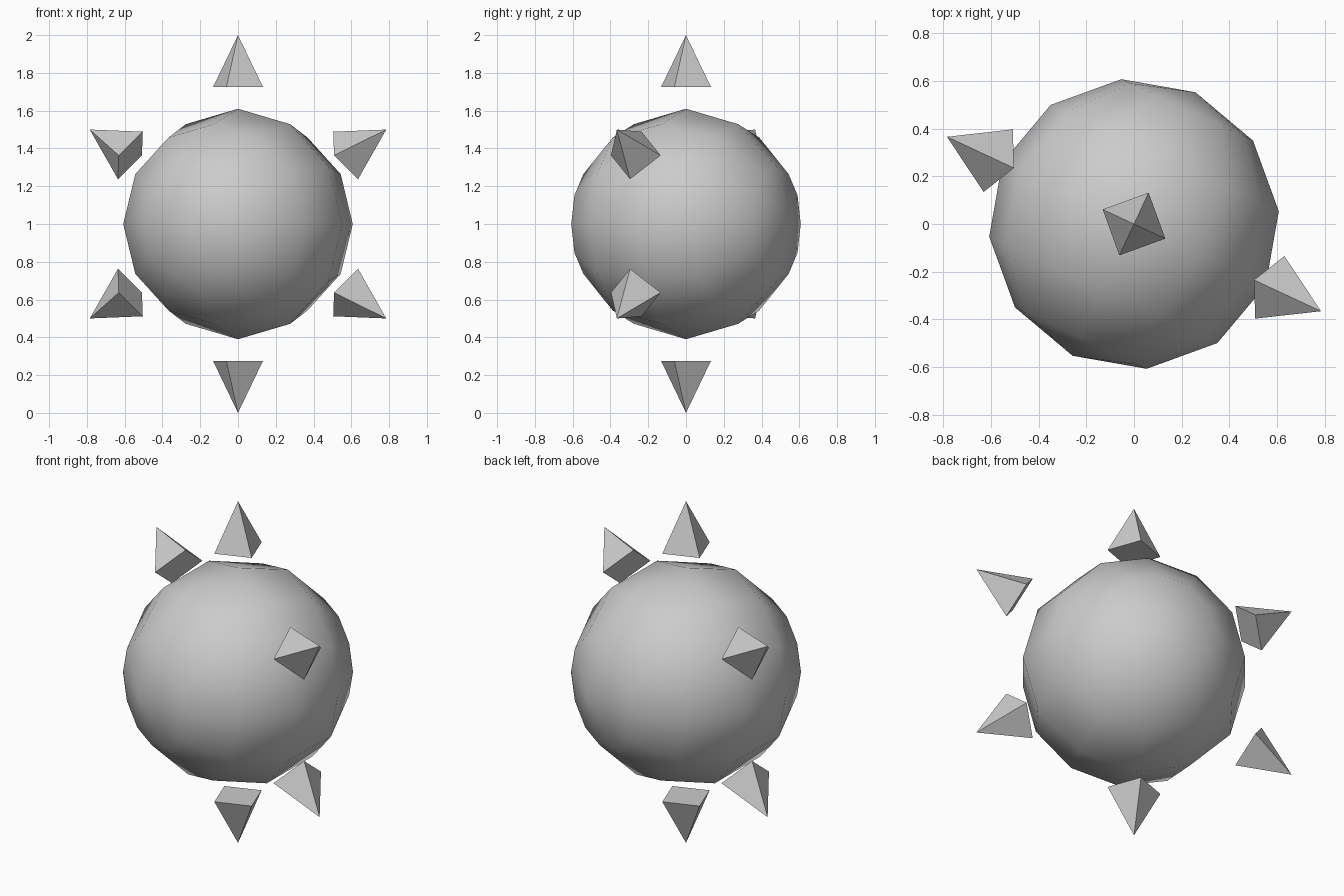
import bpy
from math import radians, pi
from mathutils import Matrix

if "Cube" in bpy.data.objects:
    bpy.data.objects.remove(bpy.data.objects["Cube"])

CENTRE = Matrix.Translation((0, 0, 1))
YAW = Matrix.Rotation(radians(-25), 4, 'Z')

# Smooth low-poly ball, its pole axis lying horizontal
bpy.ops.mesh.primitive_uv_sphere_add(segments=12, ring_count=6, radius=0.61)
ball = bpy.context.object
ball.name = "ball"
ball.matrix_world = CENTRE @ YAW @ Matrix.Rotation(pi / 2, 4, 'X')
bpy.ops.object.shade_smooth()

# Ring of six floating square pyramids pointing outwards
BASE, TIP, RADIUS = 0.726, 1.0, 0.145
for i in range(6):
    bpy.ops.mesh.primitive_cone_add(vertices=4, radius1=RADIUS, radius2=0, depth=TIP - BASE)
    spike = bpy.context.object
    spike.name = f"spike_{i + 1}"
    spike.matrix_world = (CENTRE @ YAW @ Matrix.Rotation(radians(60 * i), 4, 'Y')
                          @ Matrix.Translation((0, 0, (BASE + TIP) / 2)))
